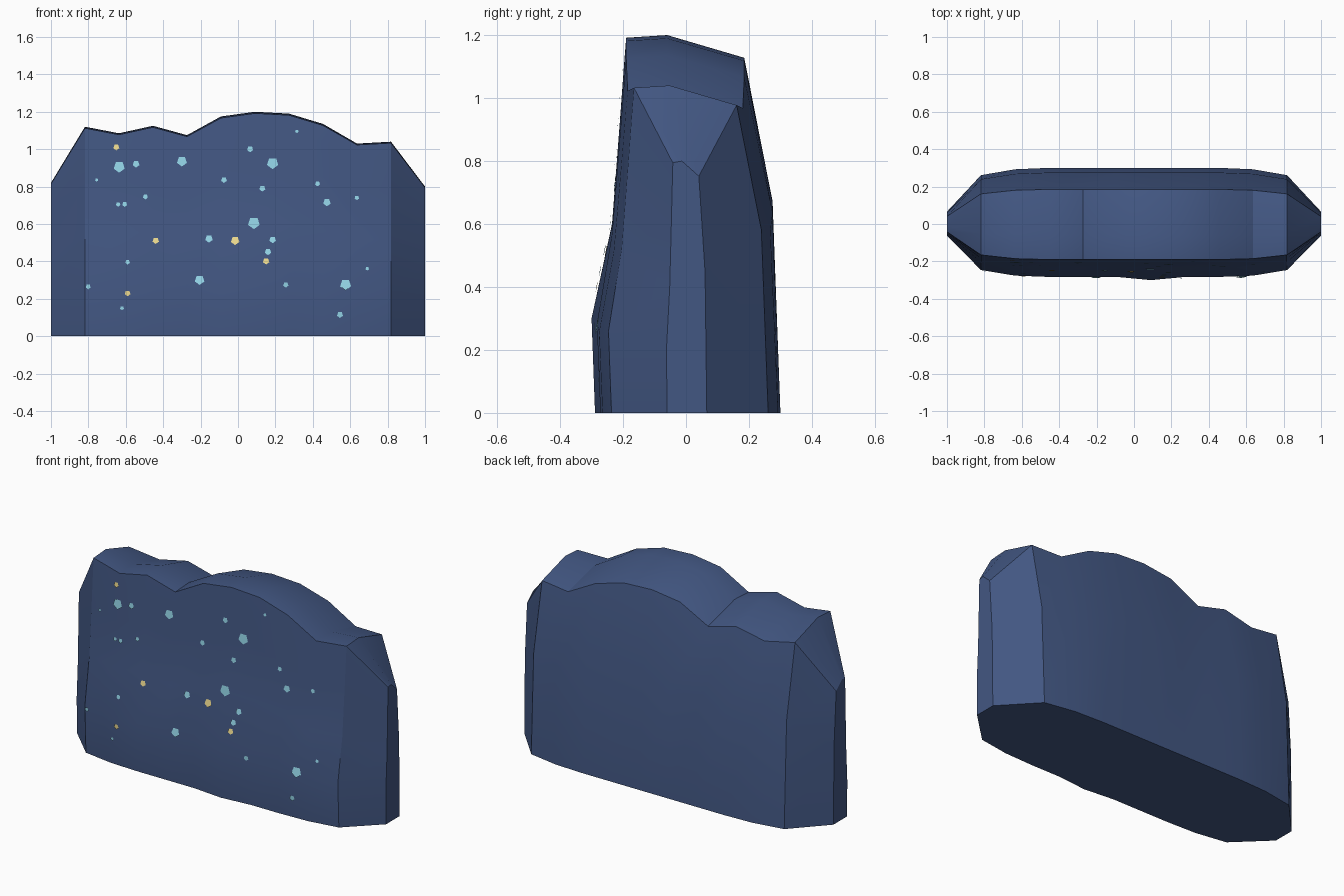
import bpy, bmesh, math
from mathutils import Vector
from mathutils.bvhtree import BVHTree

if "Cube" in bpy.data.objects:
    bpy.data.objects.remove(bpy.data.objects["Cube"])


def material(name, color):
    m = bpy.data.materials.new(name)
    m.diffuse_color = (*color, 1)
    m.use_nodes = True
    m.node_tree.nodes["Principled BSDF"].inputs["Base Color"].default_value = m.diffuse_color
    return m


def make_object(name, bm, mat):
    me = bpy.data.meshes.new(name)
    bm.to_mesh(me)
    me.materials.append(mat)
    ob = bpy.data.objects.new(name, me)
    bpy.context.collection.objects.link(ob)
    return ob


# Ridge heights of the twelve evenly spaced columns
heights = [0.82, 1.12, 1.085, 1.125, 1.075, 1.175, 1.20, 1.19, 1.135, 1.03, 1.04, 0.80]
# Depth scale of each column, pinched at both ends
depth = [0.22, 0.87, 0.975, 1, 1, 1, 1, 1, 1, 0.975, 0.87, 0.22]
# Cross-section: (y, fraction of the ridge height), front foot over the top to back foot
section = [(-0.272, 0), (-0.283, 0.25), (-0.235, 0.5), (-0.212, 0.75), (-0.197, 0.92),
           (-0.19, 0.993), (-0.06, 1.0), (0.185, 0.94), (0.275, 0.56), (0.30, 0)]

# Rock wall
bm = bmesh.new()
rings = []
for i, (h, d) in enumerate(zip(heights, depth)):
    ring = []
    for k, (y, f) in enumerate(section):
        bulge = -0.017 if i == 6 and k in (0, 1) else 0
        ring.append(bm.verts.new((-1 + 2 * i / 11, y * d + bulge, f * h)))
    rings.append(ring)
n = len(section)
for a, b in zip(rings, rings[1:]):
    for k in range(n - 1):
        bm.faces.new((a[k], b[k], b[k + 1], a[k + 1]))
bm.faces.new(rings[0])
bm.faces.new(rings[-1][::-1])
bm.faces.new([r[0] for r in rings] + [r[-1] for r in reversed(rings)])
bmesh.ops.recalc_face_normals(bm, faces=bm.faces)
surface = BVHTree.FromBMesh(bm)
wall = make_object("rock_wall", bm, material("blue_rock", (0.055, 0.095, 0.225)))
bm.free()
bpy.context.view_layer.objects.active = wall
wall.select_set(True)
bpy.ops.object.shade_smooth_by_angle(angle=math.radians(30))


# Five-sided flakes lying on the front face: (x, z, radius)
def flakes(name, spots, mat):
    fb = bmesh.new()
    for x, z, r in spots:
        hit, nor, _, _ = surface.ray_cast(Vector((x, -2, z)), Vector((0, 1, 0)))
        if hit is None:
            continue
        side = Vector((0, 0, 1)).cross(nor).normalized()
        up = nor.cross(side)
        c = hit + nor * 0.006
        fb.faces.new([fb.verts.new(c + r * (side * math.sin(t) + up * math.cos(t)))
                      for t in (math.tau * (k + 0.5) / 5 for k in range(5))])
    fb.normal_update()
    ob = make_object(name, fb, mat)
    fb.free()
    return ob


flakes("pale_blue_flakes", [
    (-.635, .905, .031), (-.545, .92, .019), (-.30, .935, .028), (-.755, .835, .009),
    (-.64, .705, .013), (-.605, .705, .014), (-.495, .745, .014), (.065, 1.0, .017),
    (-.075, .835, .016), (.13, .79, .017), (.185, .925, .032), (.315, 1.095, .01),
    (.425, .815, .014), (.475, .715, .021), (.635, .74, .013), (.085, .605, .033),
    (-.155, .52, .021), (.185, .515, .019), (.16, .45, .018), (-.59, .395, .013),
    (-.205, .30, .027), (-.80, .265, .014), (-.62, .15, .011), (.255, .275, .015),
    (.575, .275, .031), (.69, .36, .01), (.545, .115, .017)],
    material("pale_blue", (0.30, 0.68, 0.82)))
flakes("yellow_flakes", [
    (-.65, 1.01, .017), (-.44, .51, .018), (-.015, .51, .024),
    (.15, .40, .018), (-.59, .23, .016)],
    material("pale_yellow", (0.87, 0.72, 0.28)))
